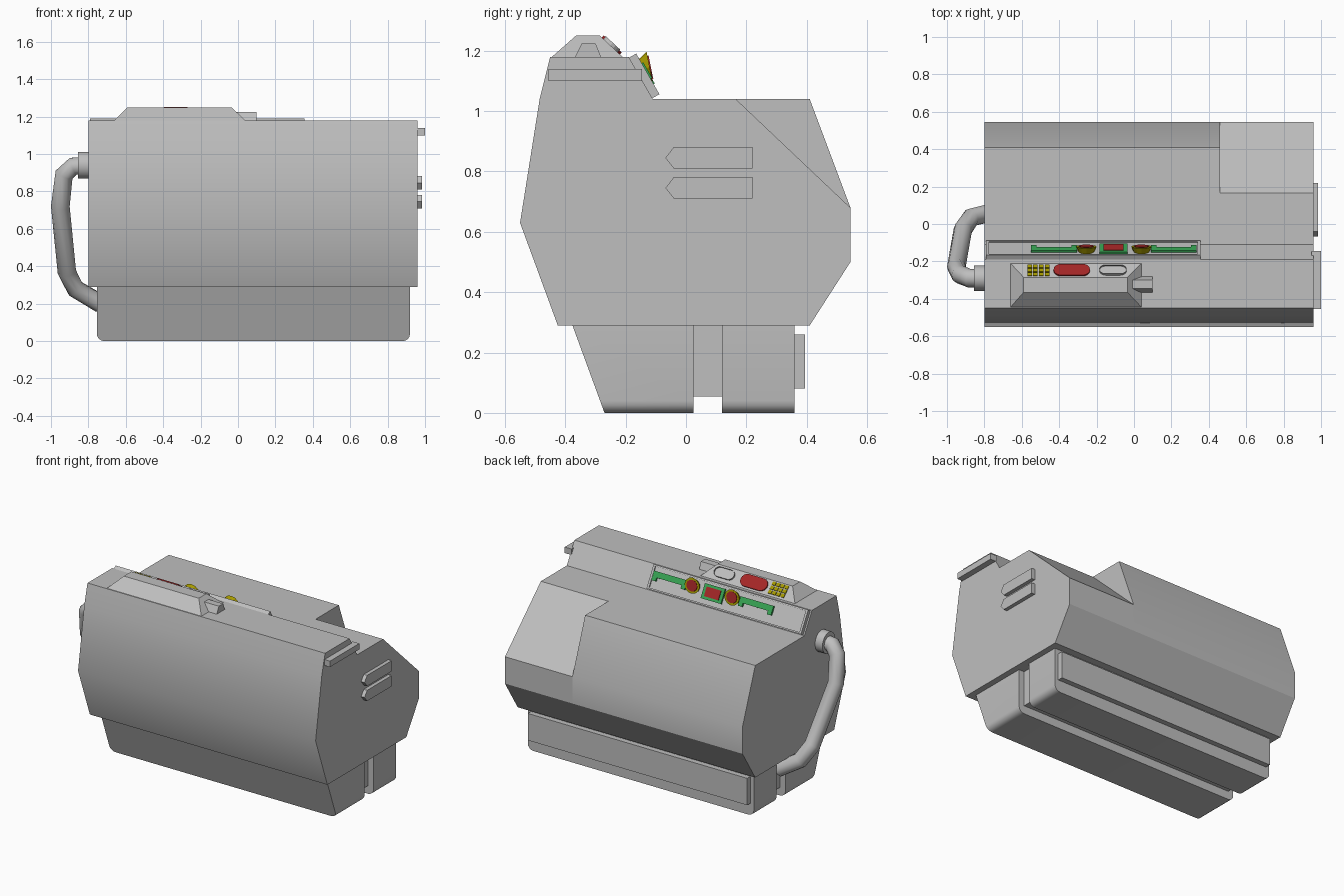
import bpy, bmesh
from math import cos, sin, pi, radians
from mathutils import Matrix, Vector

if "Cube" in bpy.data.objects:
    bpy.data.objects.remove(bpy.data.objects["Cube"], do_unlink=True)


def material(name, rgb):
    m = bpy.data.materials.new(name)
    m.use_nodes = True
    m.diffuse_color = (*rgb, 1)
    m.node_tree.nodes["Principled BSDF"].inputs["Base Color"].default_value = (*rgb, 1)
    return m


GREY = material("light grey", (0.52, 0.52, 0.52))
RED = material("signal red", (0.38, 0.02, 0.02))
YELLOW = material("dull yellow", (0.38, 0.32, 0.0))
GREEN = material("green", (0.04, 0.38, 0.09))


def frame(origin, u, v):
    """Matrix whose local axes are u, v and their normal."""
    u, v = Vector(u).normalized(), Vector(v).normalized()
    m = Matrix((u, v, u.cross(v))).transposed().to_4x4()
    m.translation = origin
    return m


SIDE = frame((0, 0, 0), (0, 1, 0), (0, 0, 1))          # outline in y, z; depth in x
FLAT = Matrix.Identity(4)
CONSOLE = frame((0, -0.19, 1.18), (1, 0, 0), (0, 0.08, -0.14))
HUMP = frame((0, -0.285, 1.25), (1, 0, 0), (0, 0.075, -0.07))


def finish(name, bm, mat, smooth=False):
    bmesh.ops.recalc_face_normals(bm, faces=bm.faces)
    me = bpy.data.meshes.new(name)
    bm.to_mesh(me)
    bm.free()
    me.materials.append(mat)
    ob = bpy.data.objects.new(name, me)
    bpy.context.collection.objects.link(ob)
    if smooth:
        bpy.ops.object.select_all(action="DESELECT")
        ob.select_set(True)
        bpy.context.view_layer.objects.active = ob
        bpy.ops.object.shade_smooth_by_angle(angle=radians(32))
    return ob


def loft(name, low, high, m, mat, edit=None, smooth=False):
    """Closed solid between two matching loops of 3D points."""
    bm = bmesh.new()
    a = [bm.verts.new(m @ Vector(p)) for p in low]
    b = [bm.verts.new(m @ Vector(p)) for p in high]
    bm.faces.new(a[::-1])
    cap = bm.faces.new(b)
    n = len(a)
    for i in range(n):
        bm.faces.new((a[i], a[(i + 1) % n], b[(i + 1) % n], b[i]))
    if edit:
        edit(bm, cap)
    return finish(name, bm, mat, smooth)


def slab(name, pts, d0, d1, m, mat, **kw):
    return loft(name, [(*p, d0) for p in pts], [(*p, d1) for p in pts], m, mat, **kw)


def rect(u0, u1, v0, v1):
    return [(u0, v0), (u1, v0), (u1, v1), (u0, v1)]


def pill(u0, u1, v0, v1):
    r, c = (v1 - v0) / 2, (v0 + v1) / 2
    arc = [(sin(i * pi / 8) * r, -cos(i * pi / 8) * r) for i in range(9)]
    return [(u1 - r + x, c + y) for x, y in arc] + [(u0 + r - x, c - y) for x, y in arc]


# Main shell, with the rear corner cut off near the +x end
front = [(-0.11, 1.04), (-0.19, 1.18), (-0.45, 1.18), (-0.485, 1.04),
         (-0.55, 0.63), (-0.425, 0.29), (0.41, 0.29), (0.545, 0.5), (0.545, 0.68)]


def chamfer_cap(bm, cap):
    bmesh.ops.inset_region(bm, faces=[cap], thickness=0.012, use_even_offset=True)
    for v in cap.verts:
        v.co.x += 0.008


slab("main_shell", front + [(0.41, 1.04)], -0.8, 0.46, SIDE, GREY, smooth=True)
slab("cut_corner_shell", front + [(0.165, 1.04)], 0.46, 0.952, SIDE, GREY,
     edit=chamfer_cap, smooth=True)


# Base: two blocks with rounded ends and a recessed web between them
def round_ends(bm, cap):
    edges = [e for e in bm.edges if all(v.co.z < 0.001 for v in e.verts)
             and abs(e.verts[0].co.x - e.verts[1].co.x) < 0.001]
    bmesh.ops.bevel(bm, geom=edges, offset=0.04, segments=4, profile=0.5, affect="EDGES")


front_base = [(-0.38, 0.3), (-0.27, 0), (0.025, 0), (0.025, 0.3)]
slab("front_base", front_base, -0.755, 0.92, SIDE, GREY, edit=round_ends, smooth=True)
slab("rear_base", rect(0.12, 0.36, 0, 0.3), -0.755, 0.92, SIDE, GREY,
     edit=round_ends, smooth=True)
slab("base_web", rect(0.02, 0.125, 0.055, 0.3), -0.715, 0.88, SIDE, GREY)
slab("rear_base_plate", rect(0.355, 0.395, 0.08, 0.26), -0.73, 0.895, SIDE, GREY)

# Hump on the top with a small nub on its end
loft("top_hump", [(*p, 1.175) for p in rect(-0.665, 0.045, -0.45, -0.205)],
     [(*p, 1.25) for p in rect(-0.59, -0.035, -0.365, -0.285)], FLAT, GREY)
slab("hump_nub", [(-0.37, 1.175), (-0.28, 1.175), (-0.3, 1.225), (-0.345, 1.225)],
     -0.01, 0.1, SIDE, GREY)

# Keys, red button and slot on the sloping back of the hump
for col in range(4):
    for row in range(3):
        u, v = -0.57 + col * 0.031, 0.008 + row * 0.029
        slab("yellow_key", rect(u, u + 0.024, v, v + 0.022), -0.005, 0.006, HUMP, YELLOW)
slab("red_button", pill(-0.43, -0.235, 0.008, 0.09), -0.005, 0.009, HUMP, RED, smooth=True)


def sink(bm, cap):
    bmesh.ops.inset_region(bm, faces=[cap], thickness=0.008)
    down = (HUMP.to_3x3() @ Vector((0, 0, -1))) * 0.01
    hole = bmesh.ops.extrude_face_region(bm, geom=[cap])
    bmesh.ops.translate(bm, vec=down, verts=[v for v in hole["geom"]
                                             if isinstance(v, bmesh.types.BMVert)])
    bmesh.ops.delete(bm, geom=[cap], context="FACES_ONLY")


slab("hump_slot", pill(-0.185, -0.04, 0.015, 0.08), -0.005, 0.012, HUMP, GREY, edit=sink)

# Console panel with a raised rim
slab("console_panel", rect(-0.79, 0.355, 0.003, 0.158), -0.005, 0.019, CONSOLE, GREY)
for box in [rect(-0.79, 0.355, 0.003, 0.013), rect(-0.79, 0.355, 0.148, 0.158),
            rect(-0.79, -0.775, 0.013, 0.148), rect(0.34, 0.355, 0.013, 0.148)]:
    slab("console_rim", box, 0.01, 0.027, CONSOLE, GREY)

# Green brackets on both sides of the console
for u0, u1 in [(-0.55, -0.305), (0.09, 0.335)]:
    outline = [(u0, 0.04), (u1, 0.04), (u1, 0.1), (u1 - 0.03, 0.1), (u1 - 0.03, 0.078),
               (u0 + 0.03, 0.078), (u0 + 0.03, 0.1), (u0, 0.1)]
    slab("green_bracket", outline, 0.01, 0.033, CONSOLE, GREEN)

# Framed red screen in the middle
slab("screen_back", rect(-0.185, -0.035, 0.025, 0.12), 0.01, 0.031, CONSOLE, GREEN)
slab("red_screen", rect(-0.163, -0.057, 0.042, 0.103), 0.02, 0.036, CONSOLE, RED)


# Wedge-shaped dials tilted upward
def dial_loop(u, scale, lift):
    ring = [(cos(i * pi / 6), sin(i * pi / 6)) for i in range(12)]
    return [(u + 0.055 * scale * c, 0.063 + 0.048 * scale * s, lift - 0.016 * scale * s)
            for c, s in ring]


for u in (-0.255, 0.04):
    low = [(x, y, 0.01) for x, y, _ in dial_loop(u, 0.75, 0)]
    loft("yellow_dial", low, dial_loop(u, 1, 0.044), CONSOLE, YELLOW)
    loft("red_dial_face", dial_loop(u, 0.72, 0.042), dial_loop(u, 0.72, 0.048), CONSOLE, RED)

# Vents and a rail on the +x end
for z in (0.71, 0.81):
    vent = [(-0.068, z + 0.035), (-0.04, z), (0.22, z), (0.22, z + 0.072), (-0.04, z + 0.072)]
    slab("end_vent", vent, 0.95, 0.985, SIDE, GREY)
slab("end_rail", rect(-0.455, -0.145, 1.1, 1.14), 0.95, 1.0, SIDE, GREY)

# Bent tube handle on the -x end
path = [(-0.79, -0.29, 0.94), (-0.88, -0.29, 0.935), (-0.93, -0.27, 0.89),
        (-0.95, -0.23, 0.72), (-0.915, -0.03, 0.37), (-0.87, 0.035, 0.28), (-0.735, 0.068, 0.2)]
curve = bpy.data.curves.new("handle", "CURVE")
curve.dimensions = "3D"
curve.bevel_depth = 0.05
curve.bevel_resolution = 3
spline = curve.splines.new("POLY")
spline.points.add(len(path) - 1)
for point, co in zip(spline.points, path):
    point.co = (*co, 1)
curve.materials.append(GREY)
bpy.context.collection.objects.link(bpy.data.objects.new("handle", curve))
collar = [(-0.29 + 0.068 * cos(i * pi / 8), 0.94 + 0.072 * sin(i * pi / 8)) for i in range(16)]
slab("handle_collar", collar, -0.855, -0.79, SIDE, GREY, smooth=True)
